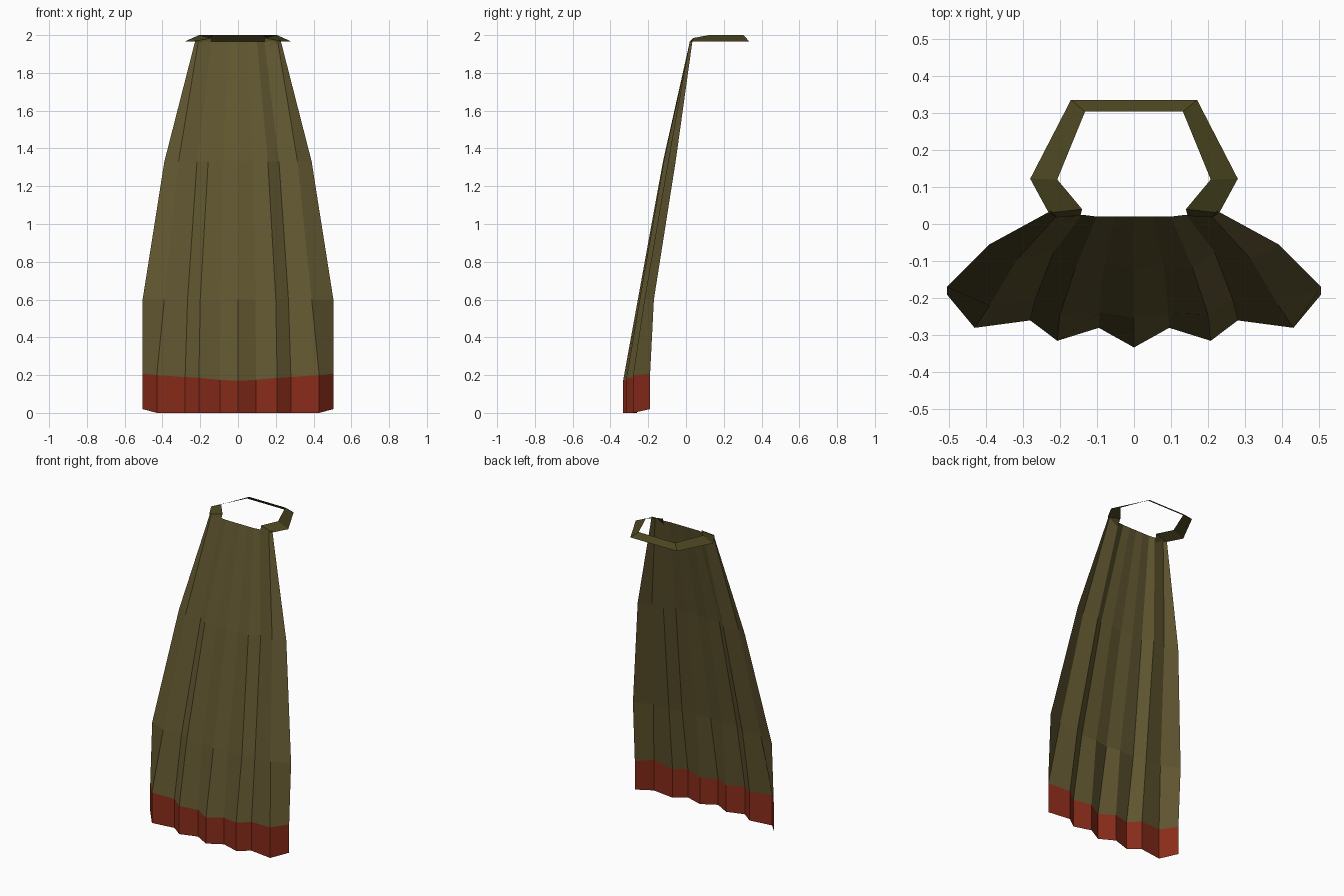
import bpy

if "Cube" in bpy.data.objects:
    bpy.data.objects.remove(bpy.data.objects["Cube"])


def material(name, rgb):
    m = bpy.data.materials.new(name)
    m.diffuse_color = (*rgb, 1)
    m.use_nodes = True
    m.node_tree.nodes["Principled BSDF"].inputs["Base Color"].default_value = m.diffuse_color
    return m


olive = material("olive_cloth", (0.12, 0.095, 0.03))
dark_olive = material("dark_olive_cloth", (0.07, 0.06, 0.015))
red = material("red_trim", (0.25, 0.025, 0.01))


def strip(name, rows, mat):
    """Flat-shaded sheet bridging consecutive rows of points."""
    n = len(rows[0])
    verts = [p for row in rows for p in row]
    faces = [(r * n + c, r * n + c + 1, (r + 1) * n + c + 1, (r + 1) * n + c)
             for r in range(len(rows) - 1) for c in range(n - 1)]
    mesh = bpy.data.meshes.new(name)
    mesh.from_pydata(verts, [], faces)
    mesh.materials.append(mat)
    obj = bpy.data.objects.new(name, mesh)
    bpy.context.collection.objects.link(obj)
    return obj


def pleats(xs, ys, zs):
    """Half a row, side edge to centre, mirrored into a full row."""
    half = list(zip(xs, ys, zs))
    return [(-x, y, z) for x, y, z in half] + half[-2::-1]


# Pleated rows of the cape, from hem to neckline
hem_x = (0.505, 0.43, 0.28, 0.207, 0.095, 0)
hem_y = (-0.19, -0.28, -0.26, -0.315, -0.28, -0.333)
hem = pleats(hem_x, hem_y, (0.02, 0, 0, 0, 0, 0))
trim_top = pleats(hem_x, hem_y, (0.207, 0.2, 0.19, 0.185, 0.175, 0.17))
knee = pleats((0.505, 0.39, 0.267, 0.2, 0.093, 0),
              (-0.17, -0.22, -0.205, -0.245, -0.24, -0.255), (0.6,) * 6)
waist = pleats((0.39, 0.315, 0.217, 0.158, 0.08, 0),
               (-0.055, -0.095, -0.075, -0.118, -0.11, -0.122), (1.33,) * 6)
neck = pleats((0.225, 0.21, 0.14, 0.1, 0.05, 0),
              (0.035, 0.02, 0.025, 0.02, 0.02, 0.02),
              (1.975, 1.967, 1.965, 1.965, 1.965, 1.965))

strip("cape_trim", [hem, trim_top], red)
strip("cape_cloth", [trim_top, knee, waist, neck], olive)

# Sloping neck strap: low outer edge, high inner edge, tucked front ends
outer = [(0.21, 0.018, 1.965), (0.23, 0.03, 1.967), (0.28, 0.122, 1.967), (0.17, 0.335, 1.967)]
inner = [(0.145, 0.02, 1.935), (0.14, 0.04, 1.985), (0.207, 0.12, 2.0), (0.132, 0.303, 2.0)]


def around(half):
    return half + [(-x, y, z) for x, y, z in reversed(half)]


strip("neck_strap", [around(outer), around(inner)], dark_olive)
